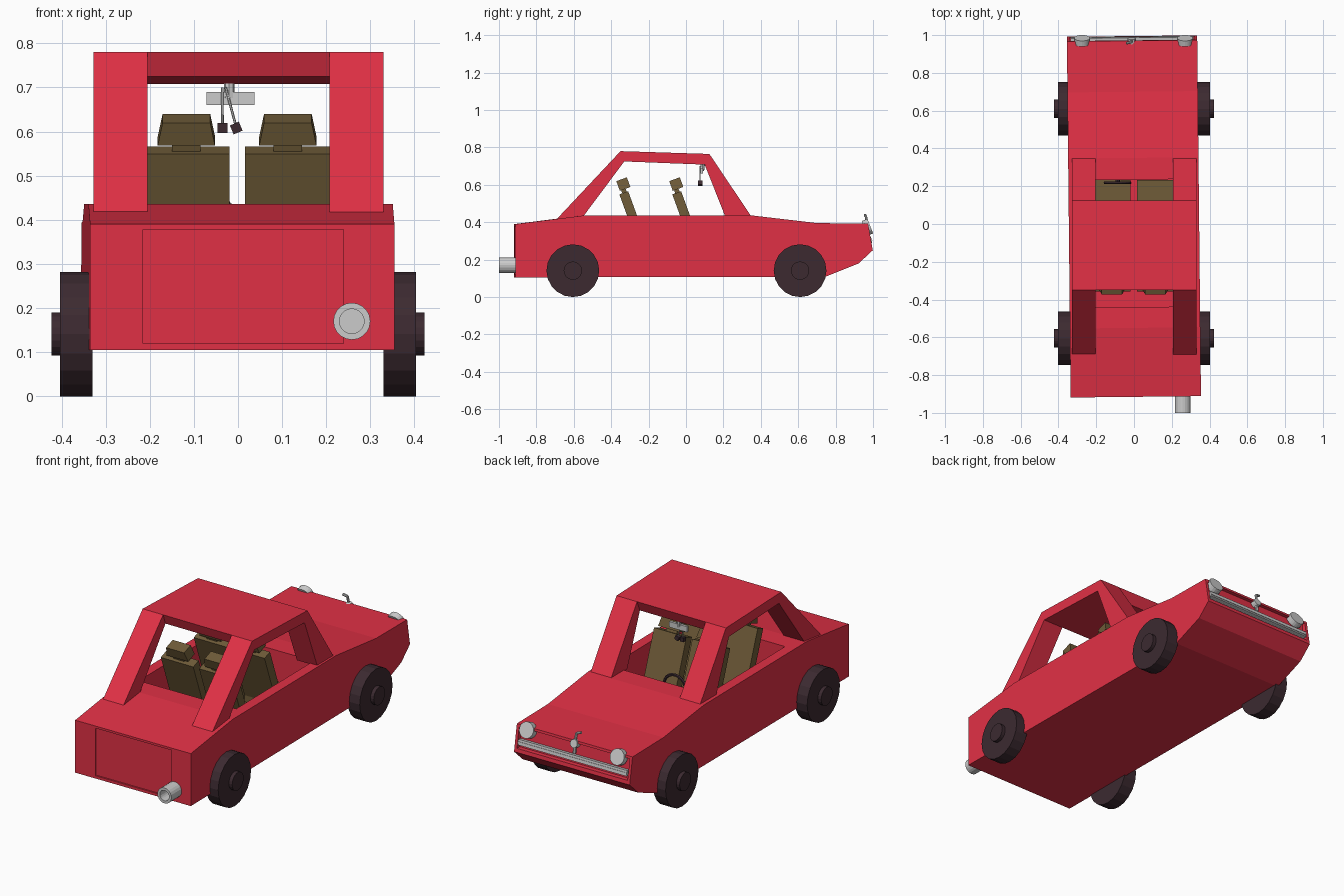
import bpy, bmesh
from math import radians, pi
from mathutils import Matrix, Vector

if "Cube" in bpy.data.objects:
    bpy.data.objects.remove(bpy.data.objects["Cube"])

SKEW = 0.0105  # the lower body sits slightly turned


def material(name, rgb):
    m = bpy.data.materials.new(name)
    m.diffuse_color = (*rgb, 1)
    m.use_nodes = True
    m.node_tree.nodes["Principled BSDF"].inputs["Base Color"].default_value = m.diffuse_color
    return m


RED = material("red_paint", (0.75, 0.03, 0.06))
DARK = material("dark_rubber", (0.045, 0.023, 0.03))
BROWN = material("brown_fabric", (0.16, 0.107, 0.04))


def finish(name, bm, mat=None):
    bmesh.ops.recalc_face_normals(bm, faces=bm.faces)
    me = bpy.data.meshes.new(name)
    bm.to_mesh(me)
    bm.free()
    ob = bpy.data.objects.new(name, me)
    bpy.context.collection.objects.link(ob)
    if mat:
        me.materials.append(mat)
    return ob


def prism(name, profile, x0, x1, mat=None, turn=0):
    """Extrude a (y, z) side profile from x0 to x1."""
    bm = bmesh.new()
    f = bm.faces.new([bm.verts.new((x0, y, z)) for y, z in profile])
    r = bmesh.ops.extrude_face_region(bm, geom=[f])
    vs = [v for v in r["geom"] if isinstance(v, bmesh.types.BMVert)]
    bmesh.ops.translate(bm, vec=(x1 - x0, 0, 0), verts=vs)
    bm.transform(Matrix.Rotation(turn, 4, 'Z'))
    return finish(name, bm, mat)


def box(name, loc, size, mat=None, rot=(0, 0, 0), taper=1.0):
    bm = bmesh.new()
    bmesh.ops.create_cube(bm, size=1)
    for v in bm.verts:
        if v.co.z > 0:
            v.co.x *= taper
        v.co = Vector(a * b for a, b in zip(v.co, size))
    ob = finish(name, bm, mat)
    ob.location, ob.rotation_euler = loc, rot
    return ob


def rod(name, a, b, r, mat=None, sides=20, bore=0):
    """Cylinder from a to b, optionally bored out at the b end."""
    a, b = Vector(a), Vector(b)
    d = b - a
    bm = bmesh.new()
    bmesh.ops.create_cone(bm, cap_ends=True, segments=sides, radius1=r, radius2=r, depth=d.length)
    if bore:
        bm.normal_update()
        cap = max(bm.faces, key=lambda f: f.normal.z)
        bmesh.ops.inset_region(bm, faces=[cap], thickness=r - bore)
        ex = bmesh.ops.extrude_discrete_faces(bm, faces=[cap])["faces"][0]
        bmesh.ops.translate(bm, vec=(0, 0, -d.length * 0.8), verts=ex.verts)
    ob = finish(name, bm, mat)
    ob.location = (a + b) / 2
    ob.rotation_euler = d.to_track_quat('Z', 'Y').to_euler()
    return ob


def cut(target, cutter):
    mod = target.modifiers.new("cut", 'BOOLEAN')
    mod.operation, mod.solver, mod.object = 'DIFFERENCE', 'EXACT', cutter
    bpy.context.view_layer.objects.active = target
    bpy.ops.object.modifier_apply(modifier=mod.name)
    bpy.data.objects.remove(cutter)


# lower body with cockpit, rear panel and nose recesses
body = prism("body", [(-0.915, 0.105), (-0.915, 0.39), (-0.55, 0.436), (0.35, 0.436), (0.70, 0.395),
                      (0.97, 0.393), (0.995, 0.25), (0.92, 0.18), (0.74, 0.108)],
             -0.345, 0.345, RED, SKEW)
cut(body, prism("cockpit_cutter", [(-0.44, 0.13), (0.235, 0.13), (0.235, 0.6), (-0.44, 0.6)],
                -0.29, 0.29, turn=SKEW))
cut(body, prism("panel_cutter", [(-1, 0.12), (-0.907, 0.12), (-0.907, 0.378), (-1, 0.378)],
                -0.225, 0.23, turn=SKEW))
cut(body, prism("nose_cutter", [(1.05, 0.27), (1.05, 0.38), (0.952, 0.38), (0.967, 0.27)],
                -0.33, 0.33, turn=SKEW))

# roof and its four pillars
prism("roof", [(-0.35, 0.78), (0.125, 0.765), (0.10, 0.708), (-0.33, 0.725)], -0.328, 0.33, RED)
for side, x0, x1 in (("left", -0.328, -0.205), ("right", 0.207, 0.33)):
    prism(side + "_rear_pillar", [(-0.69, 0.418), (-0.55, 0.43), (-0.33, 0.725), (-0.35, 0.78)],
          x0, x1, RED)
    prism(side + "_front_pillar", [(0.125, 0.765), (0.10, 0.708), (0.21, 0.43), (0.35, 0.43)],
          x0, x1, RED)

# wheels with hubs
for s, side in ((-1, "left"), (1, "right")):
    for y, end in ((-0.605, "rear"), (0.61, "front")):
        rod(f"{side}_{end}_wheel", (s * 0.33, y, 0.141), (s * 0.403, y, 0.141), 0.141, DARK)
        rod(f"{side}_{end}_hub", (s * 0.39, y, 0.141), (s * 0.423, y, 0.141), 0.049, DARK)

# exhaust pipe
rod("exhaust", (0.258, -0.90, 0.17), (0.258, -1.0, 0.17), 0.042, bore=0.028)

# seats: cushion, reclined back, headrest and its post
tilt = (radians(20), 0, 0)
for x, side in ((-0.117, "left"), (0.113, "right")):
    for y, row in ((0, "rear"), (0.283, "front")):
        n = f"{side}_{row}_seat"
        box(n + "_cushion", (x, y - 0.15, 0.2), (0.195, 0.2, 0.14), BROWN)
        box(n + "_back", (x, y - 0.278, 0.407), (0.195, 0.05, 0.32), BROWN, tilt)
        box(n + "_post", (x, y - 0.333, 0.57), (0.065, 0.025, 0.05), BROWN, tilt)
        box(n + "_headrest", (x, y - 0.335, 0.604), (0.13, 0.06, 0.055), BROWN, tilt, 0.83)

# steering wheel and column
bpy.ops.mesh.primitive_torus_add(major_segments=20, minor_segments=6, major_radius=0.066,
                                 minor_radius=0.008, location=(-0.087, 0.218, 0.415),
                                 rotation=(pi / 2, 0, 0))
ring = bpy.context.object
ring.name = "steering_wheel"
ring.data.materials.append(DARK)
box("steering_spoke", (-0.087, 0.218, 0.415), (0.13, 0.01, 0.016), DARK)
rod("steering_column", (-0.087, 0.215, 0.415), (-0.087, 0.26, 0.40), 0.012, DARK, 8)

# mirror with hanging dice
box("mirror", (-0.017, 0.085, 0.675), (0.108, 0.014, 0.03))
rod("mirror_stalk", (-0.02, 0.085, 0.675), (-0.02, 0.09, 0.715), 0.012, sides=8)
for top, bottom, turn in ((-0.036, -0.035, 0), (-0.028, -0.004, 0.4)):
    rod("dice_string", (top, 0.076, 0.70), (bottom, 0.076, 0.61), 0.003, sides=6)
    box("die", (bottom, 0.076, 0.608), (0.022, 0.022, 0.022), DARK, (0, -turn, 0))

# headlights and front trim bar
for x, side in ((-0.275, "left"), (0.27, "right")):
    rod(side + "_headlight", (x, 0.955, 0.367), (x, 0.985, 0.379), 0.042)
box("front_trim_bar", (-0.01, 0.978, 0.303), (0.65, 0.022, 0.03), None, (radians(10), 0, SKEW))
box("front_trim_ridge", (-0.01, 0.988, 0.303), (0.65, 0.008, 0.01), None, (radians(10), 0, SKEW))

# small nose ornament
rod("ornament_disc", (-0.012, 0.955, 0.372), (-0.012, 0.982, 0.38), 0.022, sides=12)
rod("ornament_foot", (-0.012, 0.975, 0.325), (-0.012, 0.97, 0.37), 0.009, sides=8)
rod("ornament_stem", (-0.012, 0.972, 0.38), (-0.016, 0.962, 0.43), 0.007, sides=8)
rod("ornament_tip", (-0.016, 0.962, 0.43), (-0.04, 0.957, 0.438), 0.007, sides=8)
